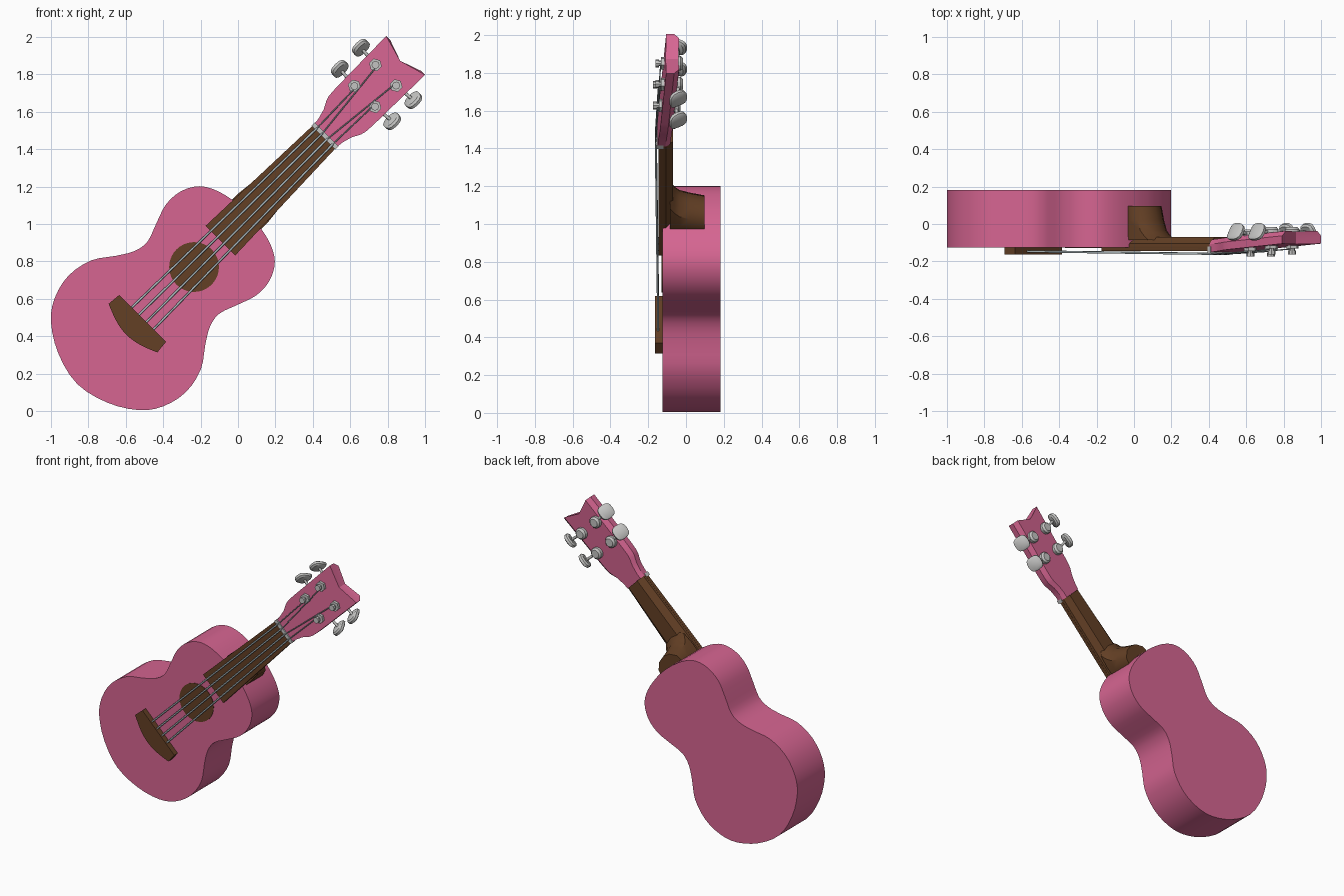
import bpy, bmesh, math
from mathutils import Vector

if "Cube" in bpy.data.objects:
    bpy.data.objects.remove(bpy.data.objects["Cube"])

R2 = math.sqrt(2)


def P(u, v, y):
    """Instrument frame (u along neck, v across, y depth) to world: leaning 45 degrees."""
    return Vector((-0.235 + (u - v) / R2, y, 0.77 + (u + v) / R2))


def material(name, rgb):
    m = bpy.data.materials.new(name)
    m.diffuse_color = (*rgb, 1)
    m.use_nodes = True
    m.node_tree.nodes["Principled BSDF"].inputs["Base Color"].default_value = m.diffuse_color
    return m


PINK = material("pink", (0.67, 0.13, 0.285))
BROWN = material("dark_wood", (0.125, 0.05, 0.018))
METAL = material("silver", (0.55, 0.55, 0.54))
STRING = material("string_grey", (0.42, 0.49, 0.51))


def loft(name, rings, mat, angle=30):
    """Skin a list of equal-length rings of (u, v, y) points and cap both ends."""
    bm = bmesh.new()
    loops = [[bm.verts.new(P(*p)) for p in ring] for ring in rings]
    n = len(loops[0])
    for a, b in zip(loops, loops[1:]):
        for i in range(n):
            j = (i + 1) % n
            bm.faces.new((a[i], a[j], b[j], b[i]))
    bm.faces.new(loops[0])
    bm.faces.new(loops[-1])
    bmesh.ops.recalc_face_normals(bm, faces=bm.faces)
    me = bpy.data.meshes.new(name)
    bm.to_mesh(me)
    bm.free()
    ob = bpy.data.objects.new(name, me)
    bpy.context.collection.objects.link(ob)
    me.materials.append(mat)
    bpy.ops.object.select_all(action='DESELECT')
    ob.select_set(True)
    bpy.context.view_layer.objects.active = ob
    bpy.ops.object.shade_smooth_by_angle(angle=math.radians(angle))
    return ob


def prism(name, outline, y0, y1, mat):
    return loft(name, [[(u, v, y) for u, v in outline] for y in (y0, y1)], mat)


def circle(u, v, r, n):
    return [(u + r * math.cos(2 * math.pi * i / n), v + r * math.sin(2 * math.pi * i / n)) for i in range(n)]


def rod(name, a, b, r, mat, n=6):
    """Round bar between two (u, v, y) points."""
    a, b = Vector(a), Vector(b)
    d = (b - a).normalized()
    s = d.cross(Vector((0, 0, 1))).normalized()
    t = d.cross(s)
    ang = [2 * math.pi * i / n for i in range(n)]
    return loft(name, [[c + r * (math.cos(k) * s + math.sin(k) * t) for k in ang] for c in (a, b)], mat, 70)


def mirrored(half):
    """Close a half outline (v >= 0, in order) with its mirror image."""
    return half + [(u, -v) for u, v in reversed(half) if v > 1e-6]


def smooth_closed(pts, steps=3):
    """Catmull-Rom through a closed outline."""
    out, n = [], len(pts)
    for i in range(n):
        p0, p1, p2, p3 = (Vector(pts[(i + k) % n]) for k in (-1, 0, 1, 2))
        for s in range(steps):
            t = s / steps
            out.append(tuple(0.5 * (2 * p1 + (p2 - p0) * t + (2 * p0 - 5 * p1 + 4 * p2 - p3) * t * t
                                    + (3 * p1 - p0 - 3 * p2 + p3) * t ** 3)))
    return out


# Body
half = [(-0.884, 0), (-0.841, 0.184), (-0.75, 0.332), (-0.643, 0.41), (-0.506, 0.442),
        (-0.364, 0.414), (-0.255, 0.339), (-0.166, 0.286), (-0.081, 0.272), (0.021, 0.307),
        (0.131, 0.343), (0.237, 0.336), (0.327, 0.284), (0.378, 0.194), (0.403, 0.08), (0.408, 0)]
outline = half + [(u, -v) for u, v in reversed(half[1:-1])]
prism("body", smooth_closed(outline), -0.125, 0.183, PINK)

# Sound hole plate
prism("sound_hole", circle(0, 0, 0.133, 40), -0.129, -0.12, BROWN)

# Bridge with bowed lower edge
bow = [(-0.462 - 0.05 * math.cos(k * math.pi / 12), 0.184 * k / 6) for k in range(7)]
prism("bridge", mirrored(bow + [(-0.389, 0.177)]), -0.163, -0.12, BROWN)

# Fingerboard and neck
prism("fingerboard", [(0.2, 0.112), (0.99, 0.086), (0.99, -0.086), (0.2, -0.112)], -0.145, -0.12, BROWN)


def neck_ring(u, w):
    right = [(w, -0.13), (w * 0.97, -0.105), (w * 0.55, -0.07)]
    return [(u, v, y) for v, y in right] + [(u, -v, y) for v, y in reversed(right)]


loft("neck", [neck_ring(0.36, 0.107), neck_ring(0.99, 0.086)], BROWN)

# Heel, flaring into the neck
heel = []
for y, du in ((0.097, 0), (0.02, 0.02), (-0.035, 0.04), (-0.06, 0.065), (-0.085, 0.1)):
    prof = [(0.36, 0.108), (0.395 + du / 2, 0.111), (0.44 + du, 0.1), (0.478 + du, 0.055), (0.49 + du, 0)]
    heel.append([(u, v, y) for u, v in mirrored(prof)])
loft("heel", heel, BROWN, 40)

# Nut
prism("nut", [(0.978, 0.09), (1.002, 0.09), (1.002, -0.09), (0.978, -0.09)], -0.159, -0.12, METAL)


# Headstock, tilted back, with bevelled rear edge
def head_y(u):
    return -0.15 + (u - 1.0) * 0.075


head = mirrored([(0.99, 0.086), (1.03, 0.09), (1.085, 0.105), (1.13, 0.129), (1.156, 0.137),
                 (1.213, 0.141), (1.6, 0.147), (1.559, 0)])
loft("headstock", [[(u, v * k, head_y(u) + d) for u, v in head]
                   for d, k in ((0, 1), (0.042, 1), (0.068, 0.8))], PINK, 25)

# Tuners: post, nut and cap in front, gear cover, shaft and button behind
for side in (1, -1):
    for label, u in (("low", 1.29), ("high", 1.45)):
        tag = label + ("_left" if side > 0 else "_right")
        v, y = 0.078 * side, head_y(u)
        prism("tuner_nut_" + tag, circle(u, v, 0.035, 6), y - 0.016, y + 0.01, METAL)
        prism("tuner_post_" + tag, circle(u, v, 0.014, 8), y - 0.03, y, METAL)
        prism("tuner_cap_" + tag, circle(u, v, 0.021, 8), y - 0.046, y - 0.026, METAL)
        yb = y + 0.066
        loft("gear_cover_" + tag, [[(a, b, yb + d) for a, b in circle(u, v, r, 12)]
                                   for d, r in ((-0.01, 0.04), (0.022, 0.04), (0.034, 0.028))], METAL)
        yc = -0.045
        rod("tuner_shaft_" + tag, (u, v, yb + 0.01), (u + 0.01, 0.195 * side, yc), 0.009, METAL, 8)
        # button: bevelled oval plate, front edge swung outward
        rings, tilt = [], math.radians(30)
        for off, k in ((-0.016, 0.8), (-0.008, 1), (0.008, 1), (0.016, 0.8)):
            ring = []
            for i in range(16):
                c, s = math.cos(i * math.pi / 8), math.sin(i * math.pi / 8)
                a = 0.05 * k * math.copysign(abs(c) ** 0.7, c)
                b = 0.05 * k * math.copysign(abs(s) ** 0.7, s)
                o = off + 3 * b * b
                ring.append((u + 0.01 + a,
                             side * (0.195 + o * math.cos(tilt) - b * math.sin(tilt)),
                             yc + b * math.cos(tilt) + o * math.sin(tilt)))
            rings.append(ring)
        loft("tuner_button_" + tag, rings, METAL, 40)

# Strings: bridge to nut, then nut to tuner posts
for i, k in enumerate((-1.5, -0.5, 0.5, 1.5)):
    side = 1 if k > 0 else -1
    end_u = 1.29 if abs(k) > 1 else 1.45
    nut_pt = (0.99, k * 0.04, -0.16)
    rod(f"string_{i + 1}", (-0.392, k * 0.055, -0.147), nut_pt, 0.006, STRING)
    rod(f"string_end_{i + 1}", nut_pt, (end_u, 0.068 * side, head_y(end_u) - 0.018), 0.0035, STRING)
